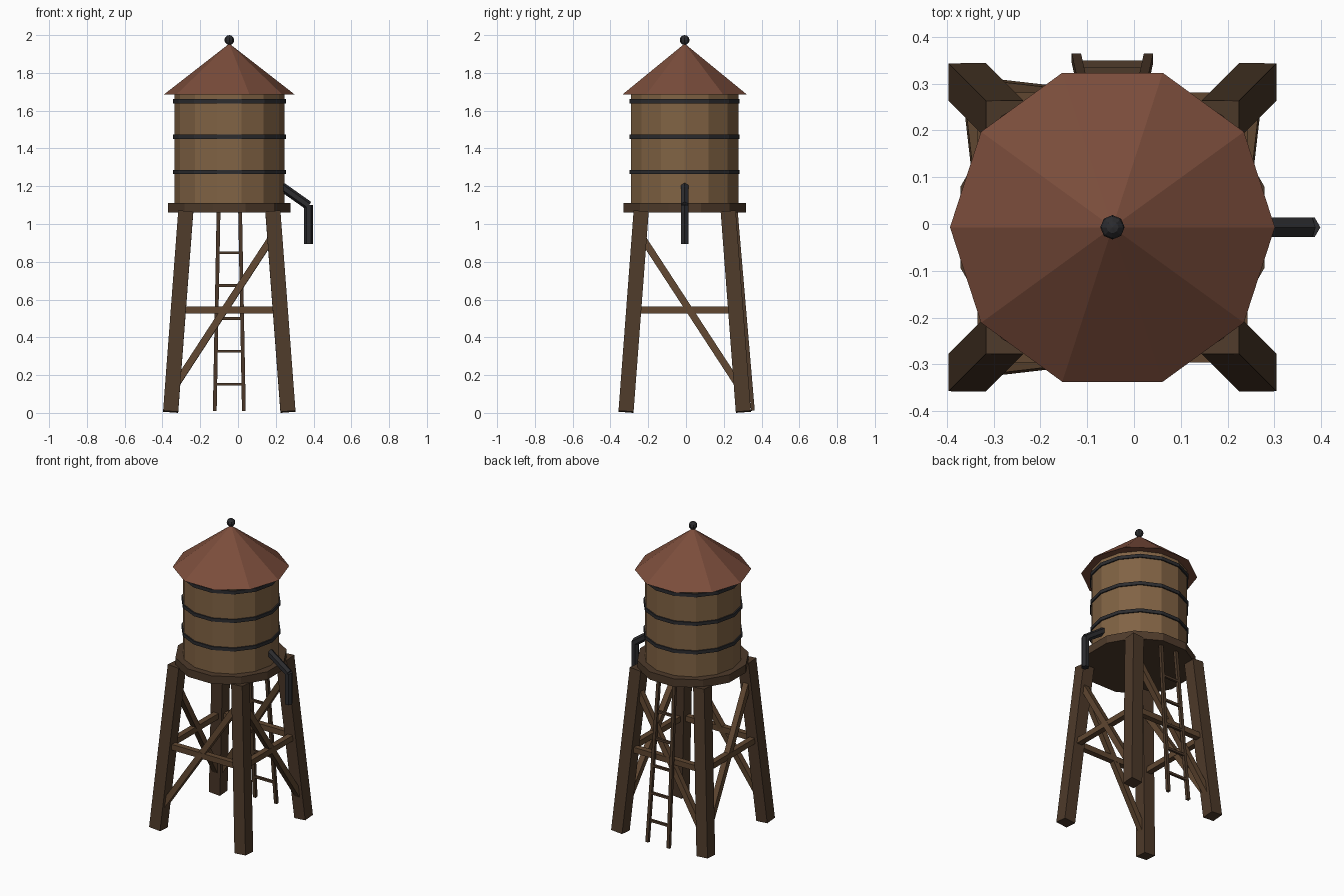
import bpy, bmesh
from math import pi, sin, cos, sqrt
from mathutils import Vector

if "Cube" in bpy.data.objects:
    bpy.data.objects.remove(bpy.data.objects["Cube"])

CENTRE = Vector((-0.046, -0.007, 0))   # axis of the tower


def material(name, rgb):
    m = bpy.data.materials.new(name)
    m.diffuse_color = (*rgb, 1)
    m.use_nodes = True
    m.node_tree.nodes["Principled BSDF"].inputs["Base Color"].default_value = m.diffuse_color
    return m


TIMBER = material("dark_timber", (0.075, 0.042, 0.023))
BRACE = material("brace_timber", (0.115, 0.062, 0.030))
STAVES = material("staves", (0.22, 0.125, 0.058))
ROOF = material("roof_red", (0.20, 0.075, 0.045))
IRON = material("iron", (0.025, 0.025, 0.028))


def finish(name, bm, mat):
    bmesh.ops.recalc_face_normals(bm, faces=bm.faces)
    me = bpy.data.meshes.new(name)
    bm.to_mesh(me)
    bm.free()
    me.materials.append(mat)
    ob = bpy.data.objects.new(name, me)
    ob.location = CENTRE
    bpy.context.collection.objects.link(ob)
    return ob


def prism(bm, a, b, r0, r1, n, phase=0.0):
    """n-sided prism, frustum or cone (r1 = 0) from a to b."""
    a, b = Vector(a), Vector(b)
    d = (b - a).normalized()
    ref = Vector((1, 0, 0)) if abs(d.x) < 0.7 else Vector((0, 0, 1))
    u = (ref - d * ref.dot(d)).normalized()
    v = d.cross(u)

    def ring(p, r):
        if r == 0:
            return [bm.verts.new(p)]
        return [bm.verts.new(p + r * (u * cos(phase + 2 * pi * i / n) + v * sin(phase + 2 * pi * i / n)))
                for i in range(n)]
    lo, hi = ring(a, r0), ring(b, r1)
    bm.faces.new(lo[::-1])
    if len(hi) > 1:
        bm.faces.new(hi)
    for i in range(n):
        j = (i + 1) % n
        bm.faces.new([lo[i], lo[j], hi[j], hi[i]] if len(hi) > 1 else [lo[i], lo[j], hi[0]])


def beam(bm, a, b, width):
    prism(bm, a, b, width / sqrt(2), width / sqrt(2), 4, pi / 4)


def solid(name, mat, z0, z1, r0, r1, n, phase=0.0):
    bm = bmesh.new()
    prism(bm, (0, 0, z0), (0, 0, z1), r0, r1, n, phase)
    finish(name, bm, mat)


def leg_offset(z):
    return 0.311 - 0.0755 * z


# Platform, tank, hoops and roof
solid("platform", TIMBER, 1.06, 1.112, 0.336, 0.336, 12, pi / 12)
solid("tank", STAVES, 1.11, 1.69, 0.291, 0.291, 14)
for i, z in enumerate((1.275, 1.462, 1.65)):
    solid(f"hoop_{i + 1}", IRON, z - 0.011, z + 0.011, 0.299, 0.299, 14)
solid("roof", ROOF, 1.685, 1.955, 0.347, 0, 10)

# Finial ball
bm = bmesh.new()
bmesh.ops.create_uvsphere(bm, u_segments=8, v_segments=6, radius=0.026)
bmesh.ops.translate(bm, verts=bm.verts, vec=(0, 0, 1.974))
finish("finial", bm, IRON)

# Splayed legs
for sx in (-1, 1):
    for sy in (-1, 1):
        bm = bmesh.new()
        b, t = leg_offset(0.006), leg_offset(1.066)
        beam(bm, (sx * b, sy * b, 0.006), (sx * t, sy * t, 1.066), 0.08)
        finish(f"leg_{'left' if sx < 0 else 'right'}_{'front' if sy < 0 else 'back'}", bm, TIMBER)

# Horizontal rails and one diagonal per side
m, lo, hi = leg_offset(0.545), leg_offset(0.12), leg_offset(0.95)
for s, xname, yname in ((-1, "left", "front"), (1, "right", "back")):
    bm = bmesh.new()
    beam(bm, (-m, s * m, 0.545), (m, s * m, 0.545), 0.037)
    beam(bm, (-lo, s * lo, 0.12), (hi, s * hi, 0.95), 0.037)
    finish(f"{yname}_brace", bm, BRACE)
    bm = bmesh.new()
    beam(bm, (s * m, -m, 0.545), (s * m, m, 0.545), 0.037)
    beam(bm, (s * lo, lo, 0.12), (s * hi, -hi, 0.95), 0.037)
    finish(f"{xname}_brace", bm, BRACE)

# Ladder at the back
foot, head = Vector((0.077, 0.361, 0.012)), Vector((0.057, 0.27, 1.075))
flip = Vector((-1, 1, 1))
bm = bmesh.new()
for f in (Vector((1, 1, 1)), flip):
    beam(bm, foot * f, head * f, 0.02)
for i in range(5):
    z = 0.152 + 0.174 * i
    p = foot.lerp(head, (z - foot.z) / (head.z - foot.z))
    beam(bm, p * flip, p, 0.015)
finish("ladder", bm, TIMBER)

# Spout
bm = bmesh.new()
prism(bm, (0.25, 0, 1.217), (0.42, 0, 1.097), 0.024, 0.024, 6)
prism(bm, (0.42, 0, 1.10), (0.42, 0, 0.895), 0.024, 0.024, 6)
finish("spout", bm, IRON)
